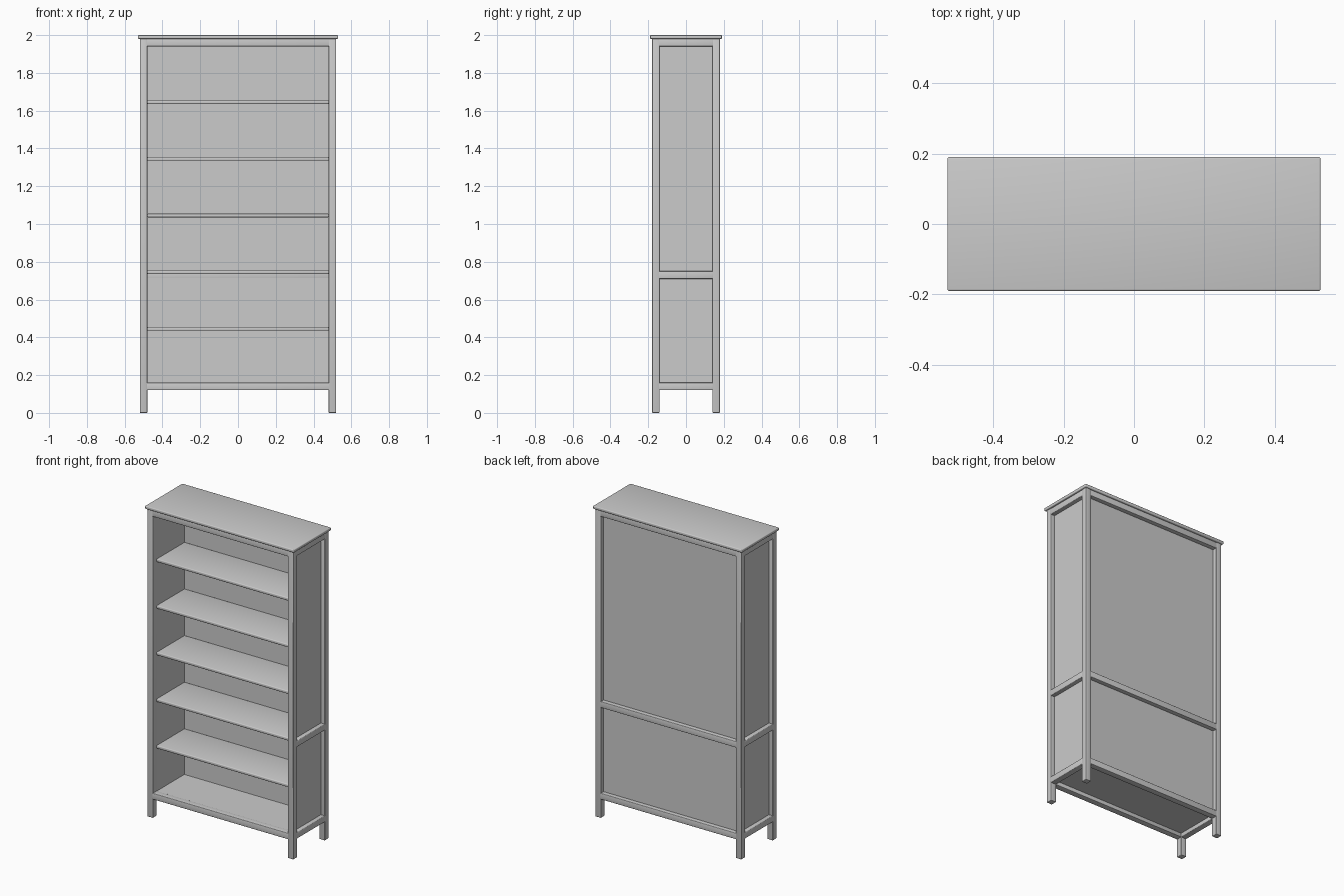
import bpy
import bmesh
from mathutils import Vector, Matrix

if "Cube" in bpy.data.objects:
    bpy.data.objects.remove(bpy.data.objects["Cube"])


def box(name, lo, hi, bevel=0.004):
    """Axis-aligned board between two corners, with softened edges."""
    lo, hi = Vector(lo), Vector(hi)
    bm = bmesh.new()
    bmesh.ops.create_cube(bm, size=1.0)
    bmesh.ops.transform(
        bm, verts=bm.verts,
        matrix=Matrix.Translation((lo + hi) / 2) @ Matrix.Diagonal((*(hi - lo), 1.0)))
    mesh = bpy.data.meshes.new(name)
    bm.to_mesh(mesh)
    bm.free()
    ob = bpy.data.objects.new(name, mesh)
    bpy.context.collection.objects.link(ob)
    if bevel:
        mod = ob.modifiers.new("soft_edges", 'BEVEL')
        mod.width = bevel
        mod.segments = 3
        for p in mesh.polygons:
            p.use_smooth = True
    return ob


X, Y = 0.52, 0.18        # outer half width and half depth of the frame
T = 0.04                 # post and rail thickness
XI, YI = X - T, Y - T    # inner half width and half depth
Z0, Z1 = 0.12, 1.98      # underside of the frame, underside of the top
MID = 0.71               # underside of the middle rail
P = 0.012                # panel thickness

# Top board
box("top_board", (-0.53, -0.19, Z1), (0.53, 0.19, 2.0), 0.005)

# Corner posts, running down into the legs
for sx, side in ((-1, "left"), (1, "right")):
    for sy, end in ((-1, "front"), (1, "back")):
        xs, ys = sorted((sx * XI, sx * X)), sorted((sy * YI, sy * Y))
        box(f"{end}_{side}_post", (xs[0], ys[0], 0), (xs[1], ys[1], Z1 + 0.005))

# Rails between the posts; the front has no middle rail
E = 0.005                # tenon length hidden in the posts
for z, level in ((Z0, "bottom"), (MID, "middle"), (Z1 - T, "top")):
    for sx, side in ((-1, "left"), (1, "right")):
        xs = sorted((sx * XI, sx * X))
        box(f"{side}_{level}_rail", (xs[0], -YI - E, z), (xs[1], YI + E, z + T))
    box(f"back_{level}_rail", (-XI - E, YI, z), (XI + E, Y, z + T))
    if level != "middle":
        box(f"front_{level}_rail", (-XI - E, -Y, z), (XI + E, -YI, z + T))

# Recessed side and back panels, flush with the inside of the frame
for sx, side in ((-1, "left"), (1, "right")):
    xs = sorted((sx * XI, sx * (XI + P)))
    box(f"{side}_panel", (xs[0], -YI - E, Z0 + 0.02), (xs[1], YI + E, Z1), 0)
box("back_panel", (-XI - E, YI, Z0 + 0.02), (XI + E, YI + P, Z1), 0)

# Floor board
box("floor_board", (-XI - E, -YI - E, Z0 + T - 0.015), (XI + E, YI + E, Z0 + T - 0.001), 0)

# Five evenly spaced shelves
for i in range(5):
    z = 0.435 + 0.3 * i
    box(f"shelf_{i + 1}", (-XI, -0.145, z), (XI, YI, z + 0.02), 0.005)
